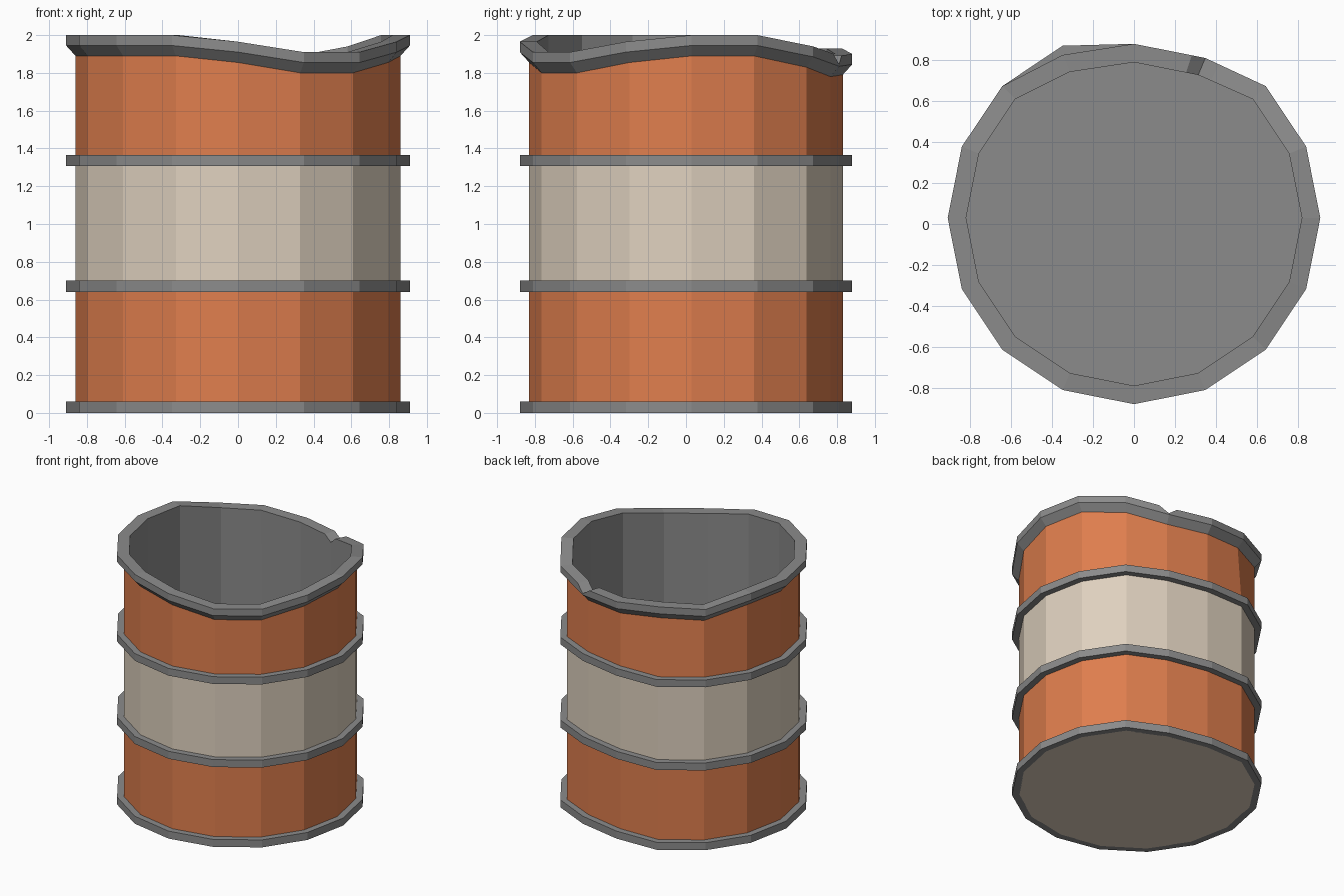
import bpy, bmesh, math

if "Cube" in bpy.data.objects:
    bpy.data.objects.remove(bpy.data.objects["Cube"])

def material(name, rgb):
    m = bpy.data.materials.new(name)
    m.diffuse_color = (*rgb, 1)
    m.use_nodes = True
    m.node_tree.nodes["Principled BSDF"].inputs["Base Color"].default_value = m.diffuse_color
    return m

ORANGE = material("orange paint", (0.74, 0.21, 0.076))
BEIGE = material("beige paint", (0.74, 0.64, 0.52))
GREY = material("grey metal", (0.26, 0.26, 0.26))

# Height of the bent rim at each of the 16 corners, counter-clockwise from +x
RIM = [2, 2, 1.94, 1.89, 1.90, 1.93, 1.93, 2, 2, 2, 2, 2, 1.965, 1.91, 1.91, 1.965]
CENTRE_Y = 0.03
NOTCH = 4          # column index of the notch after the two extra columns go in

def with_notch(values, mix):
    """Adds a column on either side of corner 3, close to it."""
    c, a = mix(values[3], values[2], 0.23), mix(values[3], values[4], 0.19)
    return values[:3] + [c, values[3], a] + values[4:]

def outline(r, bent=False):
    """16-sided outline, dented at the back; the bent rim is dented a bit more."""
    pts = []
    for i in range(16):
        a = math.tau * i / 16
        dent = {3: 0.06, 4: 0.06, 5: 0.045 if bent else 0}.get(i, 0)
        pts.append((r * math.cos(a), CENTRE_Y + r * math.sin(a) - dent))
    return with_notch(pts, lambda p, q, t: (p[0] + (q[0] - p[0]) * t, p[1] + (q[1] - p[1]) * t))

RIM_Z = with_notch(RIM, lambda p, q, t: p + (q - p) * t)

def row(r, z, bent=False):
    zs = z if isinstance(z, list) else [z] * 18
    return [(x, y, h) for (x, y), h in zip(outline(r, bent), zs)]

def shell(name, rows, mats, bands, closed=False, bottom=None, top=None):
    """Skins stacked rows; bands gives the material of each strip."""
    bm = bmesh.new()
    loops = [[bm.verts.new(p) for p in r] for r in rows]
    pairs = list(zip(loops, loops[1:]))
    if closed:
        pairs.append((loops[-1], loops[0]))
    for (lo, hi), mat in zip(pairs, bands):
        for i in range(18):
            j = (i + 1) % 18
            bm.faces.new((lo[i], lo[j], hi[j], hi[i])).material_index = mat
    if bottom is not None:
        bm.faces.new(loops[0][::-1]).material_index = bottom
    if top is not None:
        bm.faces.new(loops[-1]).material_index = top
    me = bpy.data.meshes.new(name)
    bm.to_mesh(me)
    bm.free()
    for m in mats:
        me.materials.append(m)
    ob = bpy.data.objects.new(name, me)
    bpy.context.collection.objects.link(ob)

# Painted barrel wall with a beige middle band and beige underside
low = [z - 0.11 for z in RIM_Z]
shell("barrel_body",
      [row(0.86, 0), row(0.86, 0.67), row(0.86, 1.335), row(0.86, low, True)],
      [ORANGE, BEIGE], [0, 1, 0], bottom=1)

# Bent rim with a small notch, continuing into the inner wall and floor
mid = [z - 0.055 for z in RIM_Z]
lip = list(RIM_Z)
lip[NOTCH] -= 0.045
shell("rim_and_inside",
      [row(0.86, low, True), row(0.91, mid, True), row(0.91, lip, True),
       row(0.82, lip, True), row(0.82, 0.06)],
      [GREY], [0] * 4, top=0)

# Three flat hoops
for name, z0, z1 in (("base_hoop", 0, 0.06), ("lower_hoop", 0.64, 0.70), ("upper_hoop", 1.307, 1.365)):
    shell(name, [row(0.855, z0), row(0.91, z0), row(0.91, z1), row(0.855, z1)],
          [GREY], [0] * 4, closed=True)
